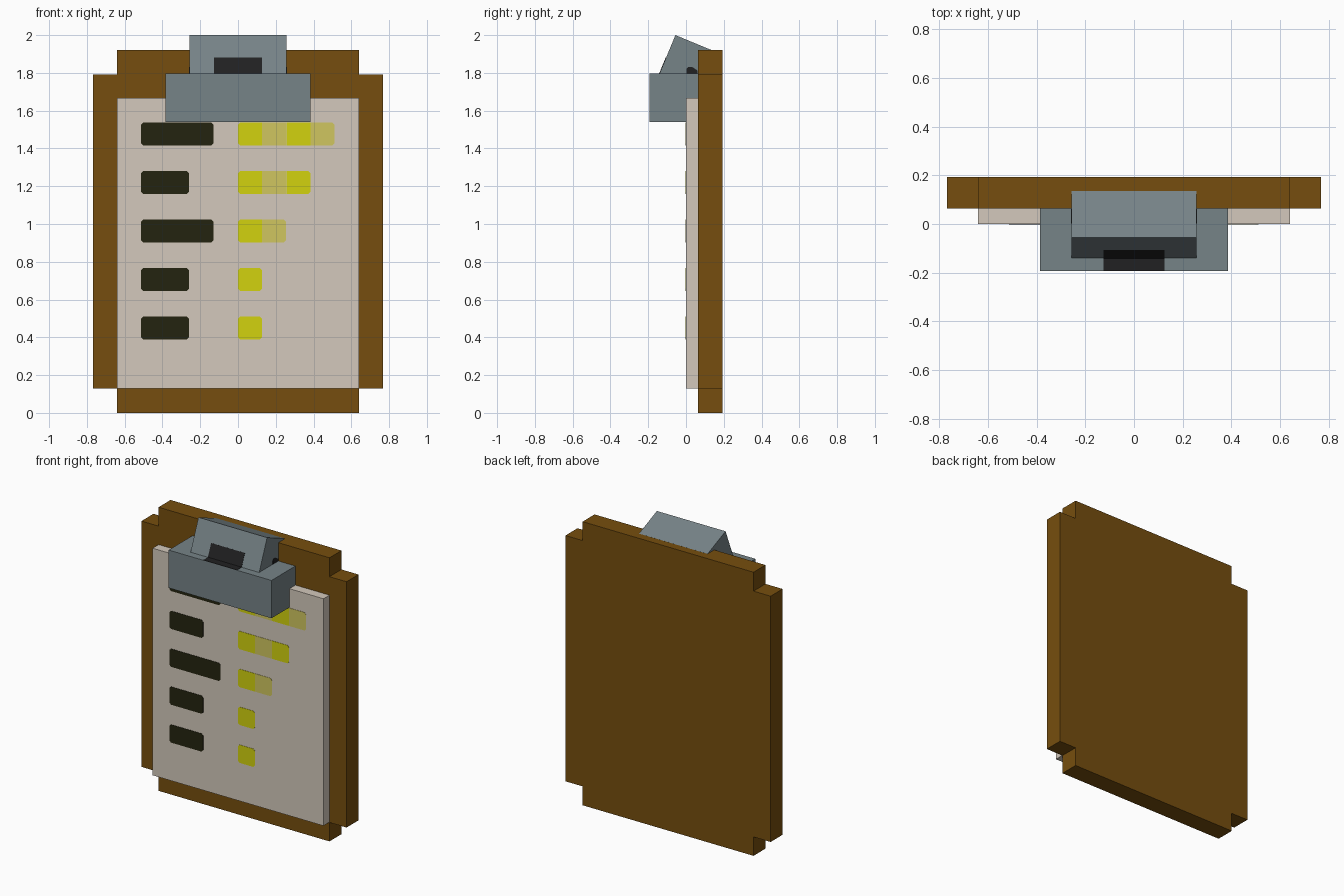
import bpy, bmesh, math
from mathutils import Matrix, Vector

if "Cube" in bpy.data.objects:
    bpy.data.objects.remove(bpy.data.objects["Cube"])


def material(name, rgb):
    m = bpy.data.materials.new(name)
    m.diffuse_color = (*rgb, 1)
    m.use_nodes = True
    m.node_tree.nodes["Principled BSDF"].inputs["Base Color"].default_value = m.diffuse_color
    return m


BROWN = material("brown wood", (0.181, 0.076, 0.0044))
PAPER = material("off white paper", (0.658, 0.584, 0.503))
GREY = material("grey metal", (0.181, 0.227, 0.243))
INK = material("dark ink", (0.017, 0.017, 0.005))
YELLOW = material("bright yellow", (0.645, 0.645, 0.0044))
PALE = material("pale yellow", (0.631, 0.565, 0.117))
BLACK = material("dark slot", (0.015, 0.015, 0.016))


def prism(name, points, depth, mat):
    """Extrude a closed 3D outline along the depth vector."""
    bm = bmesh.new()
    face = bm.faces.new([bm.verts.new(p) for p in points])
    new = bmesh.ops.extrude_face_region(bm, geom=[face])["geom"]
    verts = [v for v in new if isinstance(v, bmesh.types.BMVert)]
    bmesh.ops.translate(bm, verts=verts, vec=Vector(depth))
    bmesh.ops.recalc_face_normals(bm, faces=bm.faces)
    me = bpy.data.meshes.new(name)
    bm.to_mesh(me)
    bm.free()
    me.materials.append(mat)
    ob = bpy.data.objects.new(name, me)
    bpy.context.collection.objects.link(ob)
    return ob


def box(name, x0, x1, y0, y1, z0, z1, mat):
    outline = [(x0, y0, z0), (x1, y0, z0), (x1, y0, z1), (x0, y0, z1)]
    return prism(name, outline, (0, y1 - y0, 0), mat)


# Backing board with a square notch in each corner
quarter = [(0.768, 0.832), (0.64, 0.832), (0.64, 0.96)]
outline = []
for sx, sz in ((1, 1), (-1, 1), (-1, -1), (1, -1)):
    corner = [(sx * x, 0.064, 0.96 + sz * z) for x, z in quarter]
    outline += corner if sx * sz > 0 else corner[::-1]
prism("board", outline, (0, 0.128, 0), BROWN)

# Paper sheet
box("paper", -0.64, 0.64, 0, 0.07, 0.13, 1.667, PAPER)


# Printed marks: clipped-corner plates on the paper
def mark(name, x0, x1, z, mat, left=True, right=True):
    h, c = 0.061, 0.012
    pts = []
    pts += [(x0, -h + c), (x0 + c, -h)] if left else [(x0, -h)]
    pts += [(x1 - c, -h), (x1, -h + c)] if right else [(x1, -h)]
    pts += [(x1, h - c), (x1 - c, h)] if right else [(x1, h)]
    pts += [(x0 + c, h), (x0, h - c)] if left else [(x0, h)]
    prism(name, [(x, -0.002, z + dz) for x, dz in pts], (0, 0.004, 0), mat)


rows = [(-0.26, 1), (-0.26, 1), (-0.13, 2), (-0.26, 3), (-0.13, 4)]
for i, (end, count) in enumerate(rows):
    z = 0.45 + 0.2565 * i
    mark("text_line", -0.513, end, z, INK)
    for j in range(count):
        mark("rating_block", 0.128 * j, 0.128 * (j + 1) - 0.001, z,
             PALE if j % 2 else YELLOW, j == 0, j == count - 1)

# Clamp block
box("clamp", -0.385, 0.385, -0.192, 0.07, 1.54, 1.796, GREY)

# Tilted lever rising out of the clamp
tilt = math.radians(22.5)
down = Vector((0, -math.sin(tilt), -math.cos(tilt)))
back = Vector((0, math.cos(tilt), -math.sin(tilt)))
ridge = Vector((-0.257, -0.056, 2.0))
side = [ridge, ridge + back * 0.208, ridge + back * 0.208 + down * 0.25,
        ridge + down * 0.25]
prism("lever", side, (0.514, 0, 0), GREY)

# Dark slot painted on the lever front and the clamp top
a = Vector((-0.126, -0.056, 2.0)) - back * 0.002
width = Vector((0.252, 0, 0))
s0, s1 = 0.13, 0.222
prism("slot_front", [a + down * s0, a + down * s0 + width,
                     a + down * s1 + width, a + down * s1], back * 0.004, BLACK)
box("slot_base", -0.126, 0.126, -0.192, -0.135, 1.794, 1.798, BLACK)

# Small dark pivots on both sides of the lever
for s in (-1, 1):
    pivot = [(0.002, 1.797), (0.062, 1.797), (0.062, 1.812),
             (0.035, 1.83), (0.01, 1.83), (0.002, 1.82)]
    prism("pivot", [(s * 0.255, y, z) for y, z in pivot], (s * 0.004, 0, 0), BLACK)
